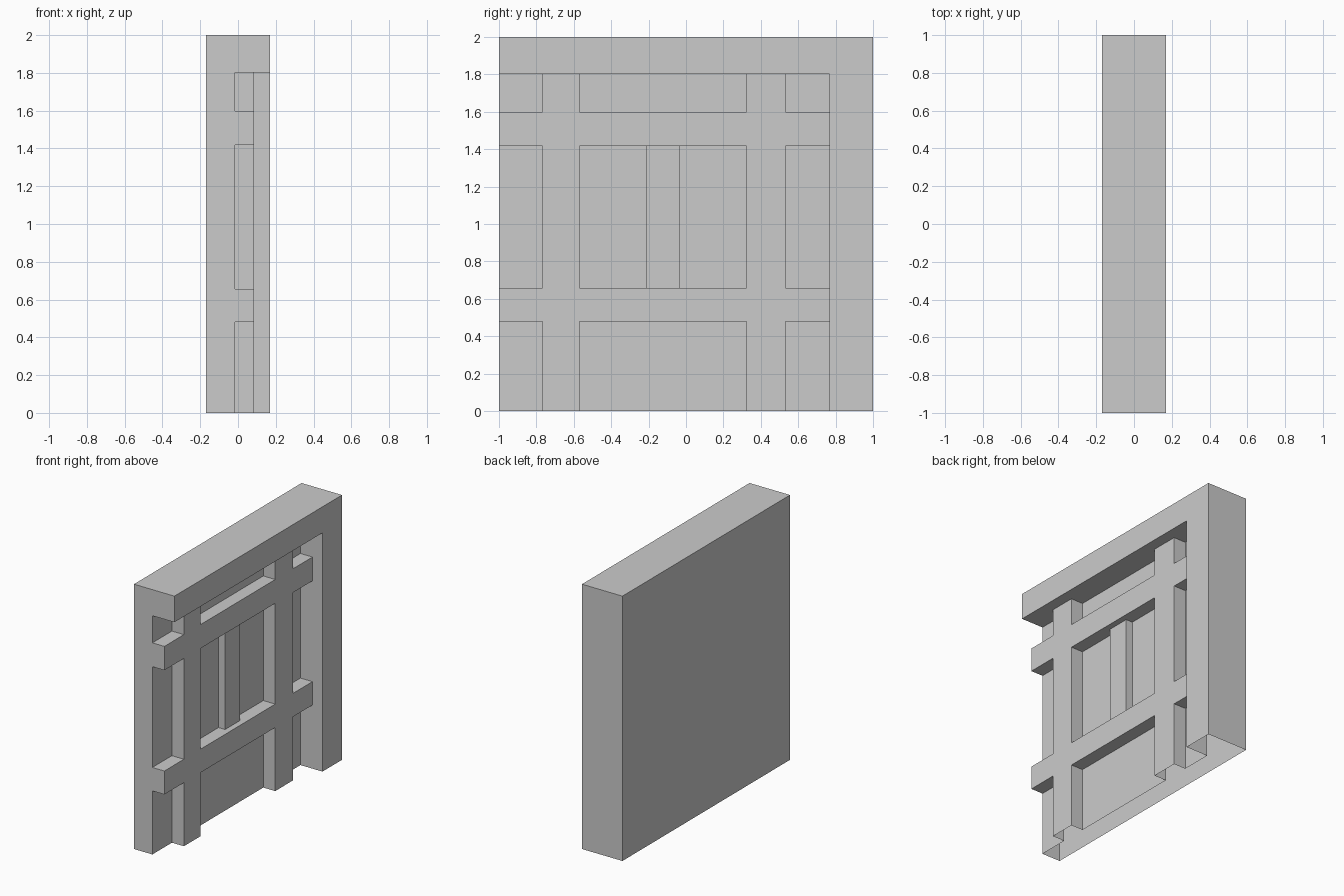
import bpy, bmesh

if "Cube" in bpy.data.objects:
    bpy.data.objects.remove(bpy.data.objects["Cube"])

BACK, FLOOR, POST, BAR, FRAME = -0.169, -0.015, 0.04, 0.085, 0.169

# Parts as rectangles raised to a depth: name, depth, y0, y1, z0, z1
parts = [("back_panel", FLOOR, -1, 1, 0, 2),
         ("centre_post", POST, -0.211, -0.036, 0.657, 1.418)]
for label, y0, y1 in (("left", -0.767, -0.57), ("right", 0.323, 0.532)):
    parts.append((f"vertical_bar_{label}", BAR, y0, y1, 0, 1.803))
for label, z0, z1 in (("lower", 0.48, 0.657), ("upper", 1.418, 1.598)):
    parts.append((f"horizontal_bar_{label}", BAR, -1, 0.767, z0, z1))
parts += [("frame_side", FRAME, 0.767, 1, 0, 2),
          ("frame_top", FRAME, -1, 1, 1.803, 2)]

ys = sorted({v for p in parts for v in p[2:4]})
zs = sorted({v for p in parts for v in p[4:6]})


def owner(i, j):
    """The last part laid over grid cell i, j, or None outside the panel."""
    if not (0 <= i < len(ys) - 1 and 0 <= j < len(zs) - 1):
        return None
    y, z = (ys[i] + ys[i + 1]) / 2, (zs[j] + zs[j + 1]) / 2
    return [p for p in parts if p[2] < y < p[3] and p[4] < z < p[5]][-1]


def quad(bm, *points):
    bm.faces.new([bm.verts.new(p) for p in points])


def build(part):
    """Shell of one part: front faces plus walls down to lower neighbours."""
    bm = bmesh.new()
    for i in range(len(ys) - 1):
        for j in range(len(zs) - 1):
            if owner(i, j) is not part:
                continue
            d = part[1]
            y0, y1, z0, z1 = ys[i], ys[i + 1], zs[j], zs[j + 1]
            quad(bm, (d, y0, z0), (d, y1, z0), (d, y1, z1), (d, y0, z1))
            # Edges ordered so each wall faces outward
            walls = ((-1, 0, (y0, z1), (y0, z0)), (1, 0, (y1, z0), (y1, z1)),
                     (0, -1, (y0, z0), (y1, z0)), (0, 1, (y1, z1), (y0, z1)))
            for di, dj, a, b in walls:
                if j + dj < 0:
                    continue  # the hollow shell is open at the bottom
                other = owner(i + di, j + dj)
                n = other[1] if other else BACK
                if n < d:
                    quad(bm, (d, *b), (d, *a), (n, *a), (n, *b))
    # Rear sheet
    if part[0] == "back_panel":
        quad(bm, (BACK, -1, 0), (BACK, -1, 2), (BACK, 1, 2), (BACK, 1, 0))
    bmesh.ops.remove_doubles(bm, verts=bm.verts, dist=1e-4)
    bmesh.ops.dissolve_limit(bm, angle_limit=0.01, verts=bm.verts, edges=bm.edges)
    mesh = bpy.data.meshes.new(part[0])
    bm.to_mesh(mesh)
    bm.free()
    bpy.context.collection.objects.link(bpy.data.objects.new(part[0], mesh))


for part in parts:
    build(part)
